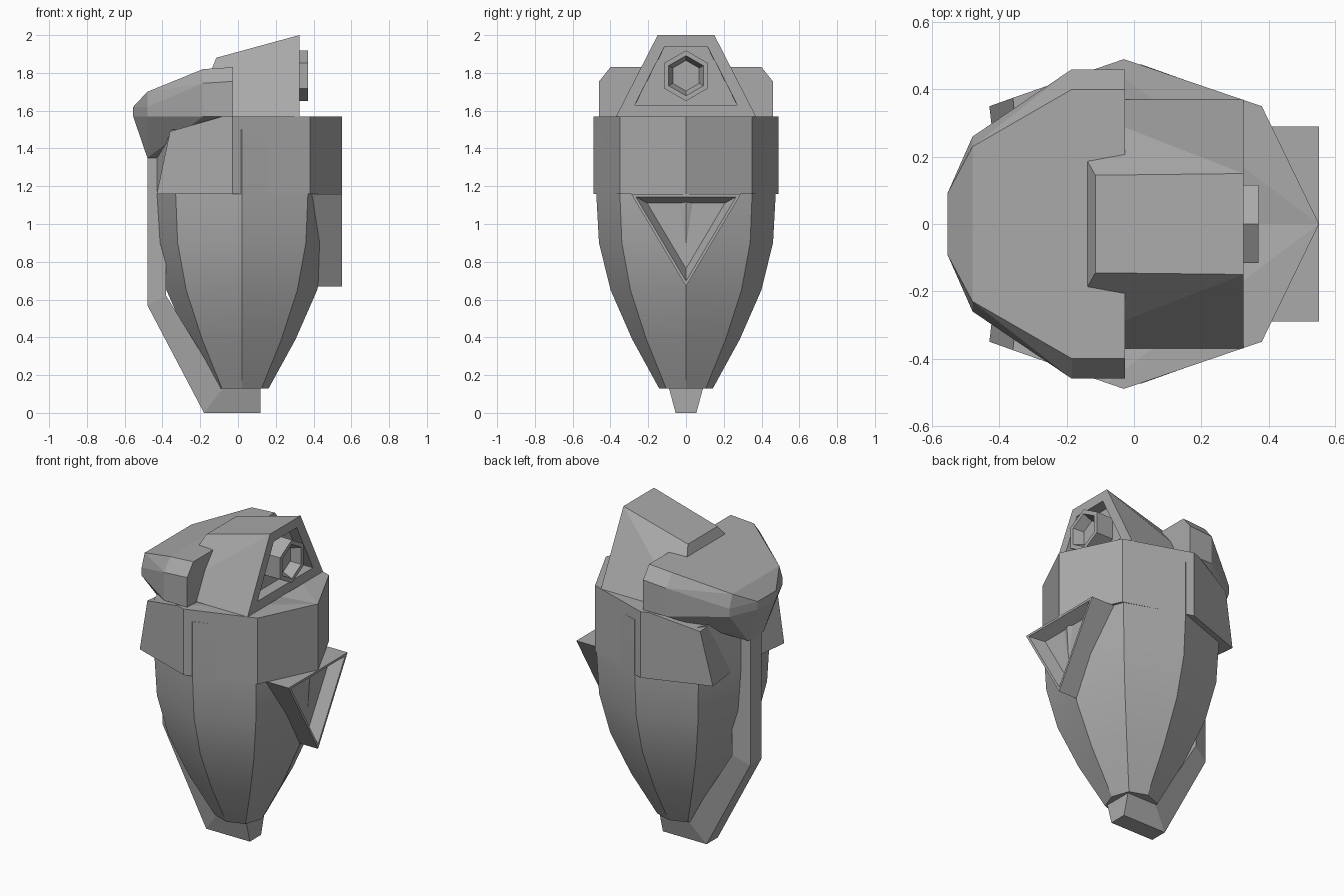
import bpy, bmesh
from math import sin, cos, pi

if "Cube" in bpy.data.objects:
    bpy.data.objects.remove(bpy.data.objects["Cube"])

GREY = (0.4, 0.4, 0.4, 1)
mat = bpy.data.materials.new("stone_grey")
mat.diffuse_color = GREY
mat.use_nodes = True
mat.node_tree.nodes["Principled BSDF"].inputs["Base Color"].default_value = GREY


def finish(name, bm):
    bmesh.ops.recalc_face_normals(bm, faces=bm.faces)
    me = bpy.data.meshes.new(name)
    bm.to_mesh(me)
    bm.free()
    me.materials.append(mat)
    ob = bpy.data.objects.new(name, me)
    bpy.context.collection.objects.link(ob)
    return ob


def both_sides(pts):
    return pts + [(x, -y, z) for x, y, z in pts if y]


def hull(pts):
    bm = bmesh.new()
    for p in pts:
        bm.verts.new(p)
    res = bmesh.ops.convex_hull(bm, input=bm.verts)
    loose = [v for v in bm.verts if not v.link_faces]
    bmesh.ops.delete(bm, geom=loose, context="VERTS")
    bmesh.ops.recalc_face_normals(bm, faces=bm.faces)
    bmesh.ops.dissolve_limit(bm, angle_limit=0.02, verts=bm.verts, edges=bm.edges)
    return bm


def loft(rings):
    bm = bmesh.new()
    rows = [[bm.verts.new(p) for p in r] for r in rings]
    n = len(rows[0])
    for a, b in zip(rows, rows[1:]):
        for i in range(n):
            j = (i + 1) % n
            bm.faces.new((a[i], a[j], b[j], b[i]))
    bm.faces.new(rows[0])
    bm.faces.new(rows[-1])
    bmesh.ops.recalc_face_normals(bm, faces=bm.faces)
    return bm


def recess_front(bm, steps):
    # inset the face pointing along +x, one (thickness, depth) step at a time
    face = max((f for f in bm.faces if f.normal.x > 0.99),
               key=lambda f: f.calc_center_median().x)
    for thickness, depth in steps:
        bmesh.ops.inset_region(bm, faces=[face], thickness=thickness,
                               depth=depth, use_even_offset=True)


# Tapered eight-sided body
octagon = [(.475, 0), (.35, .35), (0, .475), (-.35, .35),
           (-.475, 0), (-.35, -.35), (0, -.475), (.35, -.35)]
levels = [(1.5, 1), (1.16, 1), (.9, .97), (.65, .84), (.39, .6), (.13, .3)]
body = finish("body", loft([[(.02 + x * s, y * s, z) for x, y in octagon]
                            for z, s in levels]))
bpy.context.view_layer.objects.active = body
body.select_set(True)
bpy.ops.object.shade_smooth_by_angle(angle=pi / 6)
body.select_set(False)

# Keel running down the back and under the tip: (outer x, z, inner x, z)
path = [(-.48, 1.42, -.38, 1.42), (-.48, .57, -.38, .62),
        (-.18, 0, -.08, .13), (.12, 0, .12, .13)]
finish("keel", loft([[(a, -.055, b), (a, .055, b), (c, .09, d), (c, -.09, d)]
                     for a, b, c, d in path]))

# Collar band, one half mirrored
half = [(.55, 0), (.38, .35), (-.03, .49)]
bm = hull([(x, y, z) for x, y in half for z in (1.16, 1.57)] +
          [(-.43, .35, 1.16), (-.39, 0, 1.16), (-.08, .473, 1.57),
           (-.28, .402, 1.505), (-.36, .375, 1.49), (-.32, 0, 1.49)])
seam = [f for f in bm.faces if all(abs(v.co.y) < 1e-4 for v in f.verts)]
bmesh.ops.delete(bm, geom=seam, context="FACES")
bmesh.ops.mirror(bm, geom=bm.verts[:] + bm.edges[:] + bm.faces[:],
                 axis="Y", merge_dist=0.001)
finish("collar_band", bm)

# Rear hood: rim outline with a chamfered, sloping top
rim = [(-.555, .09, 1.62), (-.48, .26, 1.62), (-.185, .46, 1.745), (-.027, .46, 1.755)]
crown = [(-.48, .13, 1.7), (-.48, .23, 1.7), (-.185, .4, 1.82), (-.027, .4, 1.83)]
base = [(x, y, 1.57) for x, y, z in rim]
finish("rear_hood", hull(both_sides(rim + crown + base)))
finish("hood_underside", hull(both_sides(base + [(-.48, .075, 1.35), (-.2, .075, 1.35)])))

# Head block with a framed recess on its front
bm = hull(both_sides([(.325, .37, 1.57), (-.24, .37, 1.57),
                      (.325, .15, 2), (-.115, .145, 1.88)]))
recess_front(bm, [(.06, 0), (.001, -.07)])
finish("head_block", bm)


# Hexagonal eye stud with a bevelled hole
def hexagon(x, r):
    return [(x, r * sin(i * pi / 3), 1.785 + r * cos(i * pi / 3)) for i in range(6)]


bm = loft([hexagon(.25, .134), hexagon(.37, .134)])
recess_front(bm, [(.024, 0), (.022, -.06)])
finish("eye_stud", bm)

# Triangular front plate with a sunken middle
triangle = [(-.29, 1.158), (.29, 1.158), (0, .67)]
bm = loft([[(x, y, z) for y, z in triangle] for x in (.3, .55)])
recess_front(bm, [(.014, 0), (.034, -.07)])
finish("front_plate", bm)
